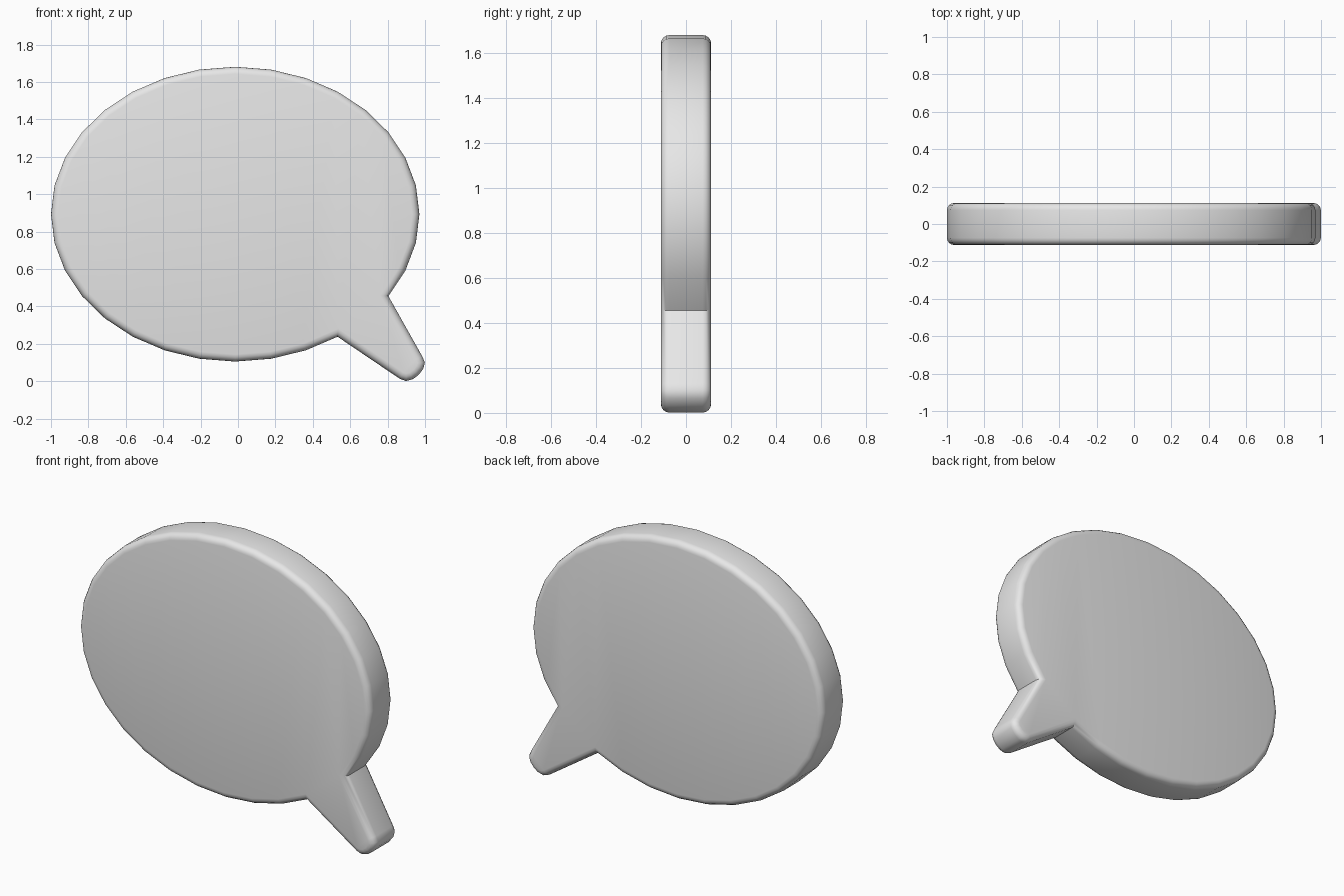
import bpy, bmesh, math

if "Cube" in bpy.data.objects:
    bpy.data.objects.remove(bpy.data.objects["Cube"])

HALF = 0.112          # half thickness
CX, CZ, RX, RZ = -0.015, 0.893, 0.985, 0.788
SIDES = 32

# Outline: ellipse running counter-clockwise from the right of the tail
outline = []
for i in range(SIDES - 1):
    a = math.radians(-33.75) + 2 * math.pi * i / SIDES
    outline.append((CX + RX * math.cos(a), CZ + RZ * math.sin(a)))
outline = outline[:SIDES - 1]   # ends at the left root of the tail
# Rounded tail tip
outline += [(0.865, 0.013), (0.898, 0.001), (0.935, 0.011),
            (0.965, 0.033), (0.99, 0.065), (0.999, 0.1), (0.985, 0.133)]

# Speech bubble: extruded outline
bm = bmesh.new()
front = [bm.verts.new((x, -HALF, z)) for x, z in outline]
back = [bm.verts.new((x, HALF, z)) for x, z in outline]
caps = [bm.faces.new(front), bm.faces.new(back[::-1])]
n = len(outline)
for i in range(n):
    j = (i + 1) % n
    bm.faces.new((front[j], front[i], back[i], back[j]))
bmesh.ops.recalc_face_normals(bm, faces=bm.faces[:])

# Rounded rims on both faces
rim = list({e for f in caps for e in f.edges})
bmesh.ops.bevel(bm, geom=rim, offset=0.038, offset_type='OFFSET', segments=4,
                profile=0.5, affect='EDGES', clamp_overlap=False)
bmesh.ops.triangulate(bm, faces=[f for f in bm.faces if len(f.verts) > 4])

mesh = bpy.data.meshes.new("speech_bubble")
bm.to_mesh(mesh)
bm.free()
bubble = bpy.data.objects.new("speech_bubble", mesh)
bpy.context.collection.objects.link(bubble)

mat = bpy.data.materials.new("light grey")
mat.diffuse_color = (0.8, 0.8, 0.8, 1)
mat.use_nodes = True
mat.node_tree.nodes["Principled BSDF"].inputs["Base Color"].default_value = mat.diffuse_color
mesh.materials.append(mat)

bpy.context.view_layer.objects.active = bubble
bubble.select_set(True)
bpy.ops.object.shade_smooth_by_angle(angle=math.radians(40))
